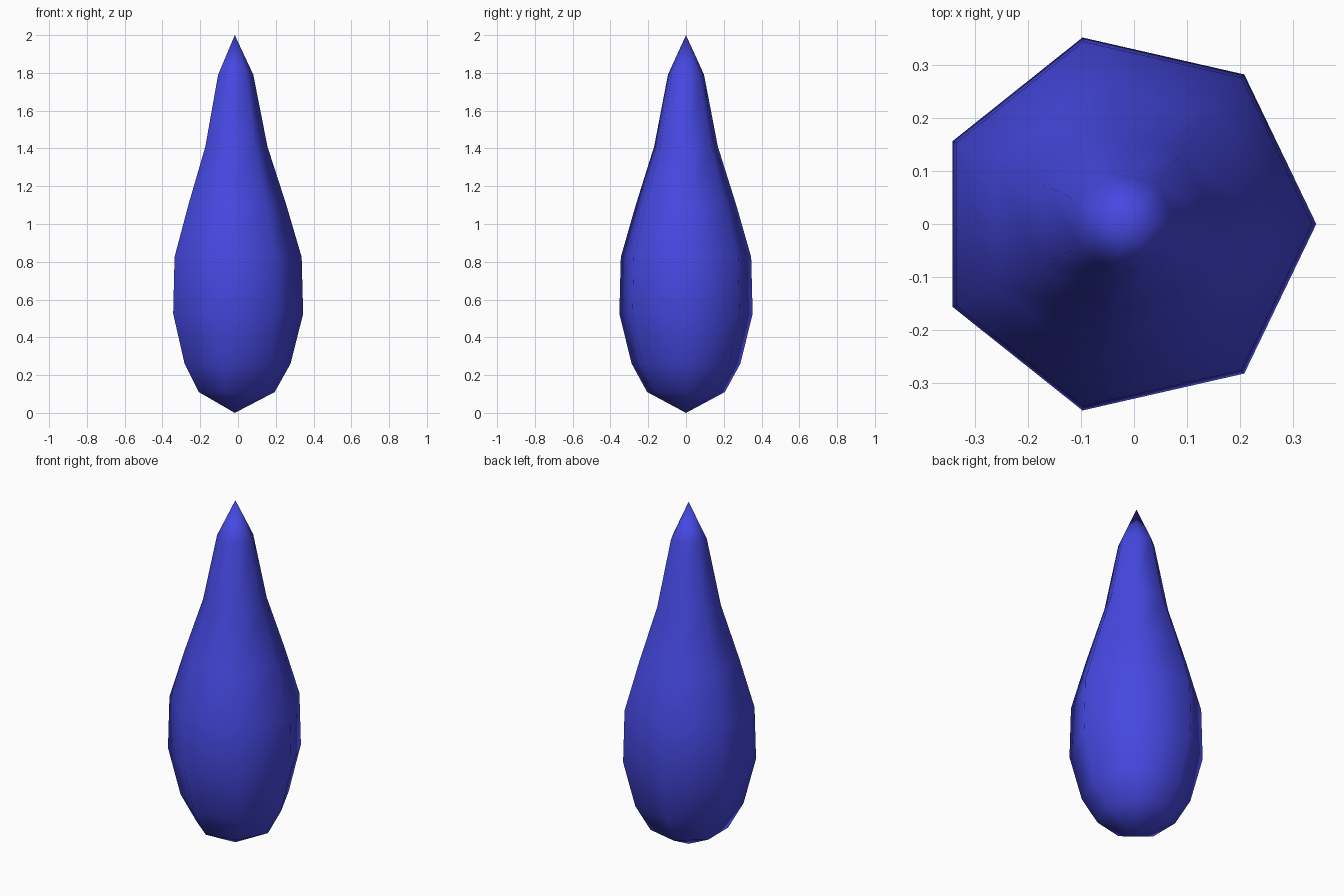
import bpy, bmesh
from math import cos, sin, tau

if "Cube" in bpy.data.objects:
    bpy.data.objects.remove(bpy.data.objects["Cube"])

SIDES = 7
CENTRE_X = -0.017  # seven-sided ring is offset so its bounds are centred
# (radius, height) of each ring, between a bottom and a top point
PROFILE = [(0.211, 0.11), (0.295, 0.26), (0.362, 0.525), (0.354, 0.825),
           (0.273, 1.10), (0.173, 1.41), (0.098, 1.79)]

# Faceted teardrop body, turned from the profile
bm = bmesh.new()
bottom = bm.verts.new((CENTRE_X, 0, 0))
top = bm.verts.new((CENTRE_X, 0, 2))
rings = [[bm.verts.new((CENTRE_X + r * cos(tau * i / SIDES), r * sin(tau * i / SIDES), z))
          for i in range(SIDES)] for r, z in PROFILE]
for i in range(SIDES):
    j = (i + 1) % SIDES
    bm.faces.new((bottom, rings[0][j], rings[0][i]))
    for low, high in zip(rings, rings[1:]):
        bm.faces.new((low[i], low[j], high[j], high[i]))
    bm.faces.new((rings[-1][i], rings[-1][j], top))
for face in bm.faces:
    face.smooth = True
mesh = bpy.data.meshes.new("teardrop")
bm.to_mesh(mesh)
bm.free()

# Blue finish
blue = bpy.data.materials.new("blue")
blue.diffuse_color = (0.06, 0.065, 0.75, 1)
blue.use_nodes = True
blue.node_tree.nodes["Principled BSDF"].inputs["Base Color"].default_value = blue.diffuse_color
mesh.materials.append(blue)
bpy.context.collection.objects.link(bpy.data.objects.new("teardrop", mesh))
